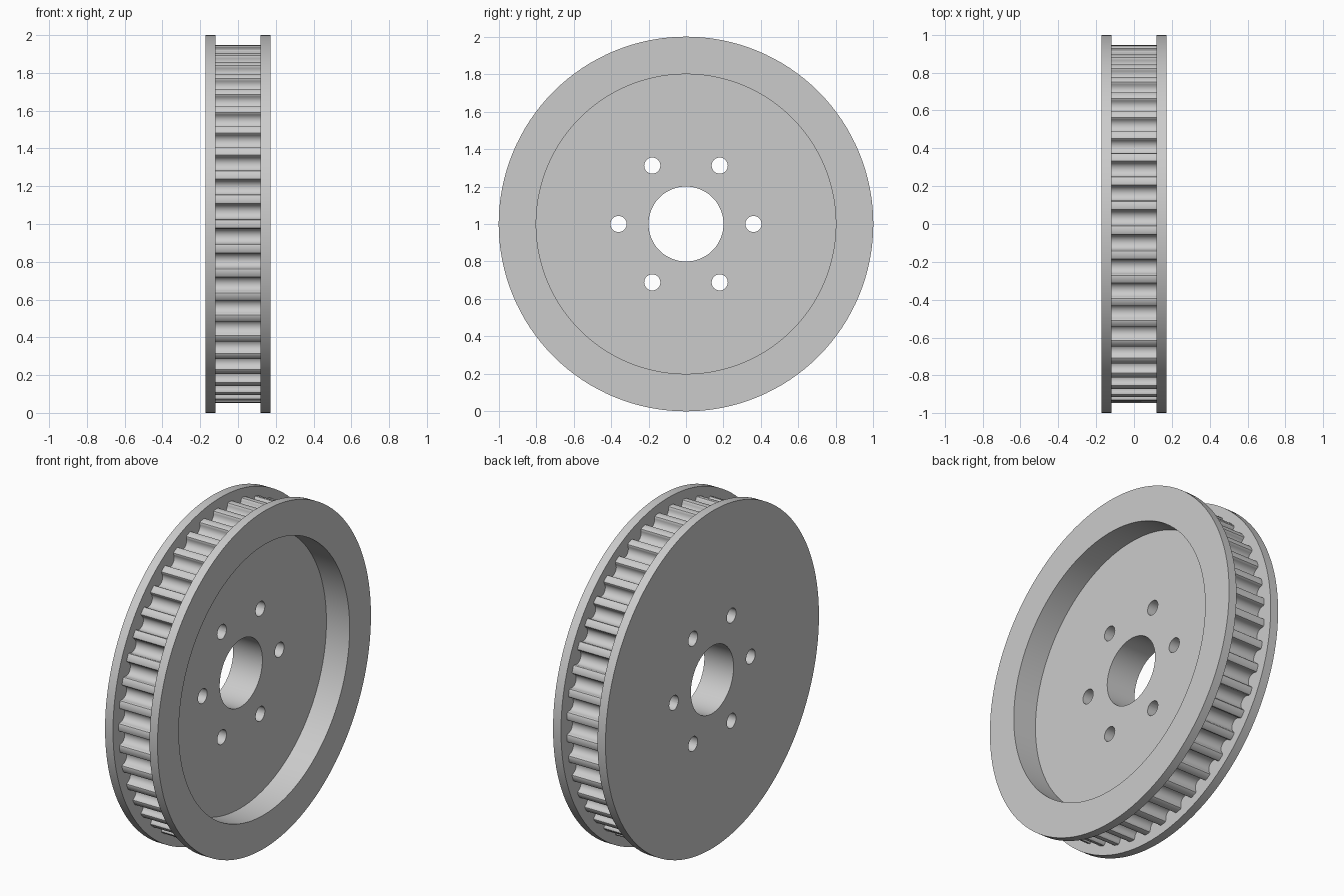
import bpy, bmesh, math
from math import sin, cos, pi

cube = bpy.data.objects.get("Cube")
if cube:
    bpy.data.objects.remove(cube, do_unlink=True)

HALF, INNER = 0.172, 0.12      # half width over the flanges, half width between them
TEETH = 45
PITCH = 2 * pi / TEETH

grey = bpy.data.materials.new("plain_grey")
grey.use_nodes = True
colour = (0.6, 0.6, 0.6, 1)
grey.diffuse_color = colour
grey.node_tree.nodes["Principled BSDF"].inputs["Base Color"].default_value = colour


def make_object(name, bm):
    mesh = bpy.data.meshes.new(name)
    bm.to_mesh(mesh)
    bm.free()
    mesh.materials.append(grey)
    obj = bpy.data.objects.new(name, mesh)
    bpy.context.collection.objects.link(obj)
    return obj


def on_wheel(x, radius, angle):
    # angle runs from the front (-y) upwards
    return (x, -radius * cos(angle), 1 + radius * sin(angle))


def skin(bm, rings, close_rings):
    # bridge neighbouring closed rings of vertices with quads
    rows = [[bm.verts.new(p) for p in ring] for ring in rings]
    pairs = list(zip(rows, rows[1:]))
    if close_rings:
        pairs.append((rows[-1], rows[0]))
    for a, b in pairs:
        for i in range(len(a)):
            j = (i + 1) % len(a)
            bm.faces.new((a[i], a[j], b[j], b[i]))


def smooth(obj):
    bpy.ops.object.select_all(action='DESELECT')
    obj.select_set(True)
    bpy.context.view_layer.objects.active = obj
    bpy.ops.object.shade_smooth_by_angle(angle=math.radians(35))


# Wheel: flanges, recessed web and bore turned from one section (x, radius)
section = [(-HALF, 0.2), (-HALF, 1), (-INNER, 1), (-INNER, 0.87), (INNER, 0.87),
           (INNER, 1), (HALF, 1), (HALF, 0.8), (0.02, 0.8), (0.02, 0.2)]
SEGMENTS = 128
bm = bmesh.new()
skin(bm, [[on_wheel(x, r, 2 * pi * i / SEGMENTS) for i in range(SEGMENTS)]
          for x, r in section], True)
bmesh.ops.recalc_face_normals(bm, faces=bm.faces)
wheel = make_object("flanged_wheel", bm)

# Six bolt holes around the bore
bm = bmesh.new()
for k in range(6):
    a = k * pi / 3
    rings = [[(x, 0.36 * cos(a) + 0.043 * cos(t), 1 + 0.36 * sin(a) + 0.043 * sin(t))
              for t in (2 * pi * i / 32 for i in range(32))] for x in (-0.3, 0.3)]
    skin(bm, rings, False)
bmesh.ops.holes_fill(bm, edges=[e for e in bm.edges if e.is_boundary], sides=0)
bmesh.ops.recalc_face_normals(bm, faces=bm.faces)
cutter = make_object("bolt_hole_cutter", bm)
cutter.hide_render = True

cut = wheel.modifiers.new("bolt_holes", 'BOOLEAN')
cut.operation = 'DIFFERENCE'
cut.solver = 'EXACT'
cut.object = cutter
bpy.context.view_layer.objects.active = wheel
bpy.ops.object.modifier_apply(modifier=cut.name)
bpy.data.objects.remove(cutter, do_unlink=True)
smooth(wheel)

# Toothed rim: rounded tips with semicircular grooves between them
corner = [(0.016, 0.947), (0.023, 0.944), (0.027, 0.937)]
STEPS = 10
groove = [(PITCH / 2 - 0.0424 * cos(pi * i / STEPS), 0.93 - 0.037 * sin(pi * i / STEPS))
          for i in range(STEPS + 1)]
tooth = corner + groove + [(PITCH - a, r) for a, r in reversed(corner)]
outline = [(k * PITCH + a, r) for k in range(TEETH) for a, r in tooth]
bm = bmesh.new()
skin(bm, [[on_wheel(x, r, a) for a, r in outline] for x in (-INNER, INNER)], False)
bm.normal_update()
face = next(iter(bm.faces))
centre = face.calc_center_median()
if face.normal.y * centre.y + face.normal.z * (centre.z - 1) < 0:
    bmesh.ops.reverse_faces(bm, faces=bm.faces)
smooth(make_object("toothed_rim", bm))
